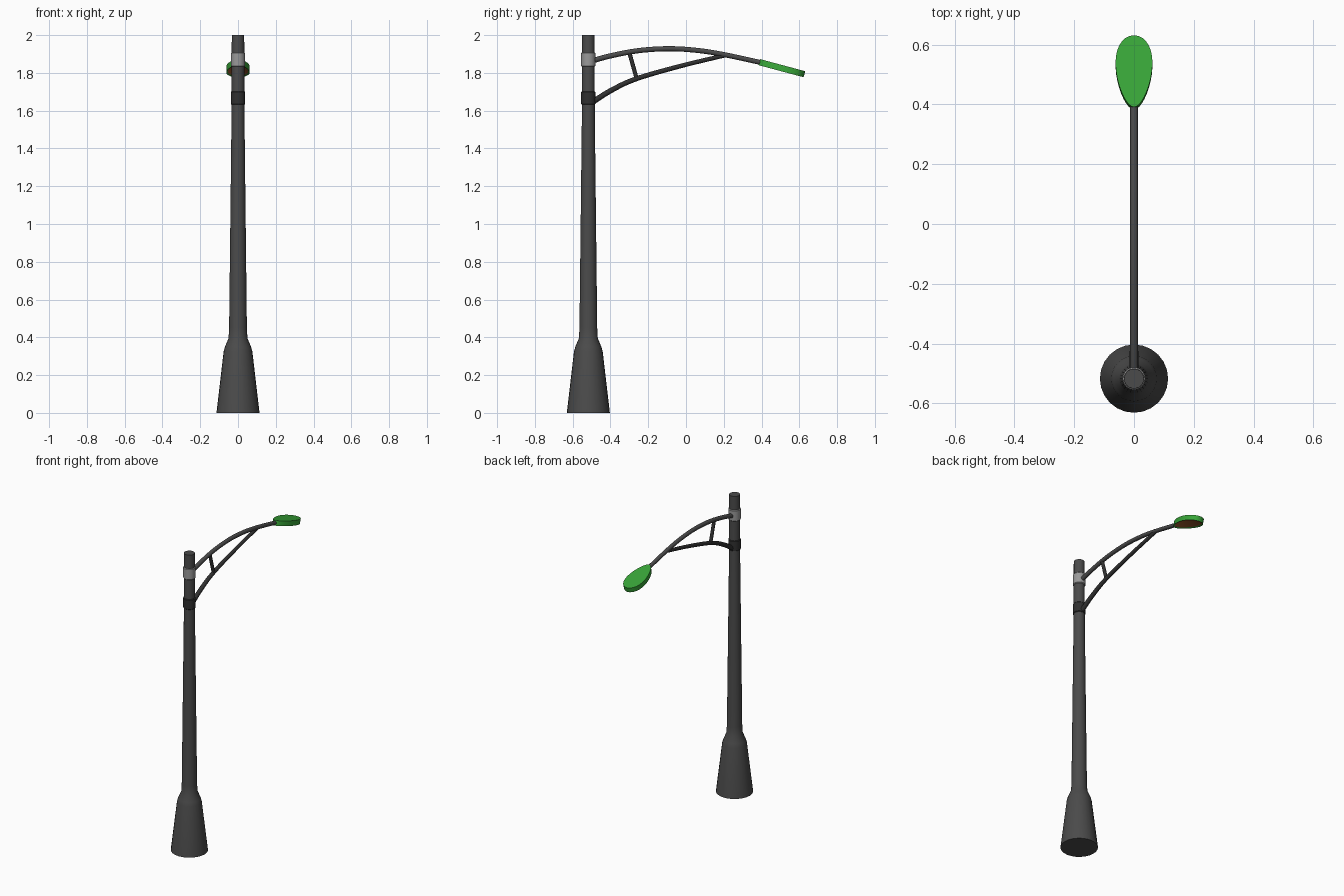
import bpy, bmesh, math
from mathutils import Vector, Matrix

if "Cube" in bpy.data.objects:
    bpy.data.objects.remove(bpy.data.objects["Cube"])

POLE_Y = -0.517


def material(name, rgb):
    m = bpy.data.materials.new(name)
    m.diffuse_color = (*rgb, 1)
    m.use_nodes = True
    m.node_tree.nodes["Principled BSDF"].inputs["Base Color"].default_value = m.diffuse_color
    return m


pole_grey = material("pole grey", (0.07, 0.07, 0.07))
dark_grey = material("dark grey", (0.03, 0.03, 0.03))
clamp_grey = material("light clamp grey", (0.32, 0.32, 0.32))
lamp_green = material("lamp green", (0.04, 0.38, 0.04))
lens_orange = material("lens orange brown", (0.40, 0.12, 0.03))


def finish(name, bm, mats, angle=35):
    bmesh.ops.recalc_face_normals(bm, faces=bm.faces)
    me = bpy.data.meshes.new(name)
    bm.to_mesh(me)
    bm.free()
    for m in mats:
        me.materials.append(m)
    ob = bpy.data.objects.new(name, me)
    bpy.context.collection.objects.link(ob)
    bpy.ops.object.select_all(action='DESELECT')
    ob.select_set(True)
    bpy.context.view_layer.objects.active = ob
    bpy.ops.object.shade_smooth_by_angle(angle=math.radians(angle))
    return ob


def skin(name, rings, mat):
    """Closed skin through a list of equal rings of points."""
    bm = bmesh.new()
    loops = [[bm.verts.new(p) for p in r] for r in rings]
    n = len(loops[0])
    for a, b in zip(loops, loops[1:]):
        for i in range(n):
            j = (i + 1) % n
            bm.faces.new((a[i], a[j], b[j], b[i]))
    bm.faces.new(loops[0][::-1])
    bm.faces.new(loops[-1])
    return finish(name, bm, [mat])


def lathe(name, profile, mat, n=24):
    """Turn (radius, z) pairs about the pole axis."""
    rings = [[(r * math.cos(2 * math.pi * i / n), POLE_Y + r * math.sin(2 * math.pi * i / n), z)
              for i in range(n)] for r, z in profile]
    return skin(name, rings, mat)


def tube(name, pts, r0, r1, mat, steps=8, n=12):
    """Tapered round tube along a smooth (y, z) path."""
    p = [Vector(q) for q in pts]
    p = [2 * p[0] - p[1]] + p + [2 * p[-1] - p[-2]]
    path = []
    for k in range(1, len(p) - 2):
        a, b, c, d = p[k - 1:k + 3]
        for s in range(steps):
            t = s / steps
            path.append(0.5 * (2 * b + (c - a) * t + (2 * a - 5 * b + 4 * c - d) * t * t
                               + (3 * b - a - 3 * c + d) * t ** 3))
    path.append(p[-2])
    rings = []
    for k, q in enumerate(path):
        tan = (path[min(k + 1, len(path) - 1)] - path[max(k - 1, 0)]).normalized()
        r = r0 + (r1 - r0) * k / (len(path) - 1)
        ring = []
        for i in range(n):
            ang = 2 * math.pi * i / n
            u = r * math.sin(ang)
            ring.append((r * math.cos(ang), q.x - tan.y * u, q.y + tan.x * u))
        rings.append(ring)
    return skin(name, rings, mat)


# Pole with flared base
lathe("pole", [(0.114, 0), (0.076, 0.325), (0.069, 0.35), (0.050, 0.395),
               (0.047, 0.45), (0.034, 1.60), (0.033, 2.0)], pole_grey)

# Clamps around the pole
for name, z0, z1, r, mat in (("upper_clamp", 1.833, 1.908, 0.038, clamp_grey),
                             ("lower_clamp", 1.632, 1.702, 0.038, dark_grey)):
    lathe(name, [(r - 0.004, z0), (r, z0 + 0.004), (r, z1 - 0.004), (r - 0.004, z1)], mat)

# Arms and the strut between them
tube("upper_arm", [(-0.51, 1.860), (-0.40, 1.890), (-0.25, 1.918), (-0.09, 1.928),
                   (0.06, 1.919), (0.20, 1.897), (0.41, 1.852)], 0.014, 0.013, pole_grey)
tube("lower_arm", [(-0.51, 1.635), (-0.40, 1.705), (-0.265, 1.768), (-0.03, 1.836),
                   (0.215, 1.895)], 0.015, 0.011, dark_grey)
tube("arm_strut", [(-0.300, 1.908), (-0.262, 1.772)], 0.011, 0.011, dark_grey, steps=1)

# Egg shaped lamp head with a recessed lens underneath
bm = bmesh.new()
N = 32
outline = []
for i in range(N):
    a = 2 * math.pi * i / N
    outline.append(bm.verts.new((0.060 * math.sin(a) * (1 + 0.25 * math.cos(a)),
                                 0.124 * math.cos(a), -0.0165)))
under = bm.faces.new(outline)
top = bmesh.ops.extrude_face_region(bm, geom=[under], use_keep_orig=True)
bmesh.ops.translate(bm, vec=(0, 0, 0.033),
                    verts=[v for v in top["geom"] if isinstance(v, bmesh.types.BMVert)])
bmesh.ops.recalc_face_normals(bm, faces=bm.faces)
under = min(bm.faces, key=lambda f: f.calc_center_median().z)
bmesh.ops.inset_region(bm, faces=[under], thickness=0.008)
bmesh.ops.translate(bm, vec=(0, 0, 0.005), verts=under.verts)
under.material_index = 1
bm.transform(Matrix.Translation((0, 0.507, 1.825)) @ Matrix.Rotation(math.radians(-15), 4, 'X'))
finish("lamp_head", bm, [lamp_green, lens_orange])
